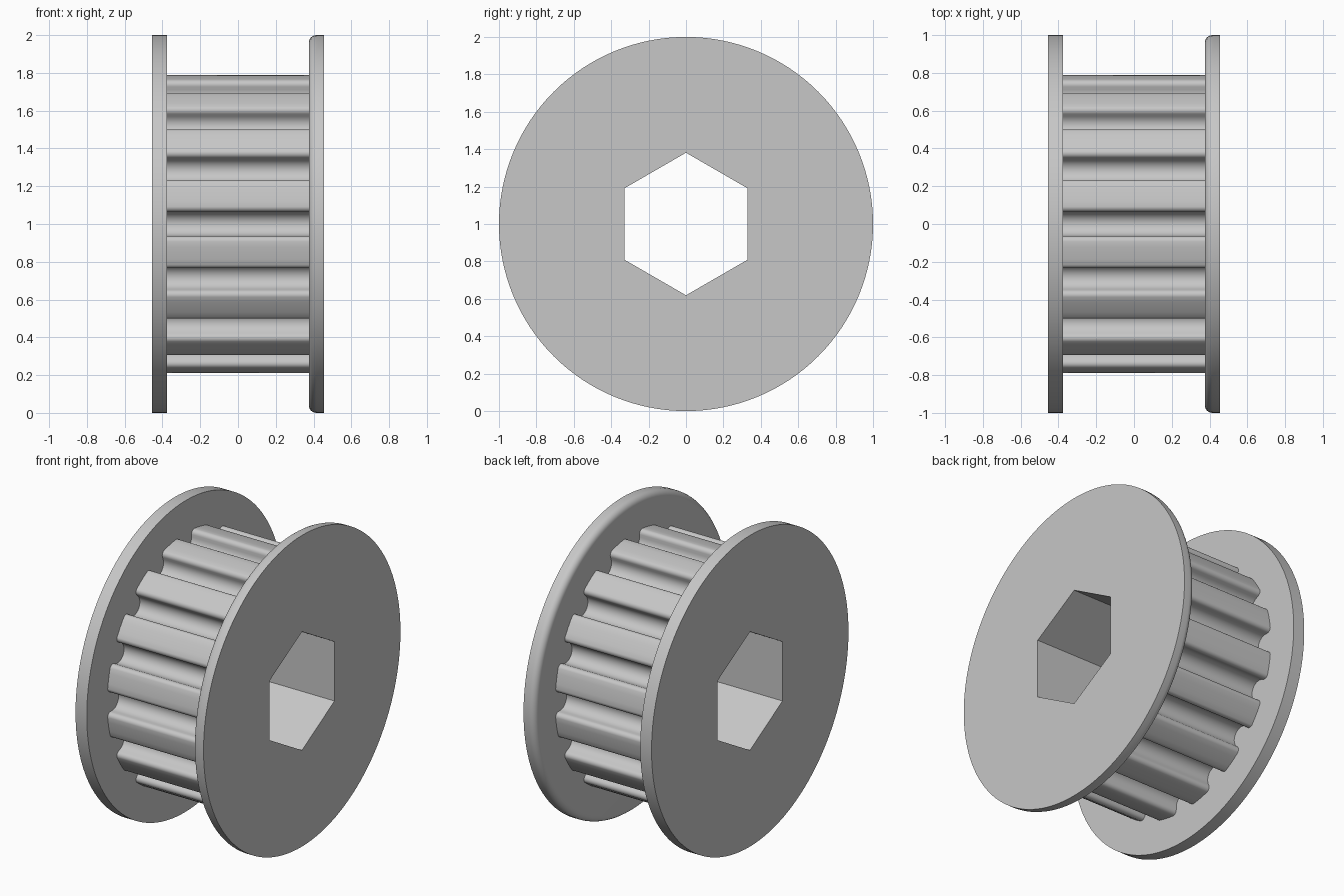
import bpy, bmesh
from math import sin, cos, pi, sqrt, atan2, radians
from mathutils import Vector

default = bpy.data.objects.get("Cube")
if default:
    bpy.data.objects.remove(default, do_unlink=True)

# Main dimensions
TEETH = 16
TIP_R = 0.793
DEPTH = 0.115
GROOVE_R = 0.064
FILLET = 0.028
FLANGE_R = 1.0
HALF = 0.455
INNER = 0.375
HEX_R = 0.381

grey = bpy.data.materials.new("metal_grey")
grey.use_nodes = True
colour = (0.57, 0.57, 0.57, 1)
grey.diffuse_color = colour
grey.node_tree.nodes["Principled BSDF"].inputs["Base Color"].default_value = colour


def circle(radius, count=128):
    return [(radius * sin(2 * pi * i / count), radius * cos(2 * pi * i / count))
            for i in range(count)]


def tooth_outline():
    """Closed outline of rounded grooves with flat-topped teeth between."""
    lip_t = GROOVE_R + FILLET
    lip_r = sqrt(TIP_R ** 2 - lip_t ** 2)
    base = TIP_R - DEPTH + GROOVE_R
    # Right half of one groove: round bottom, straight wall, rounded lip
    half = [(GROOVE_R * sin(a), base - GROOVE_R * cos(a))
            for a in (pi / 2 * i / 6 for i in range(1, 7))]
    half += [(lip_t - FILLET * cos(a), lip_r - FILLET + FILLET * sin(a))
             for a in (pi / 2 * i / 5 for i in range(6))]
    groove = [(-t, r) for t, r in reversed(half)] + [(0, TIP_R - DEPTH)] + half
    # Tooth land up to the next groove
    edge, pitch = atan2(lip_t, lip_r), 2 * pi / TEETH
    for i in range(1, 4):
        a = edge + (pitch - 2 * edge) * i / 4
        groove.append((TIP_R * sin(a), TIP_R * cos(a)))
    points = []
    for k in range(TEETH):
        c, s = cos(k * pitch), sin(k * pitch)
        points += [(t * c + r * s, r * c - t * s) for t, r in groove]
    return points


def bored_part(name, sections):
    """Skin (x, outline) sections along the axle, with a hexagonal bore."""
    bm = bmesh.new()

    def ring(x, outline):
        verts = [bm.verts.new((x, y, z + 1)) for y, z in outline]
        edges = [bm.edges.new((v, verts[(i + 1) % len(verts)]))
                 for i, v in enumerate(verts)]
        return verts, edges

    def skin(rings):
        for (a, _), (b, _) in zip(rings, rings[1:]):
            n = len(a)
            for i in range(n):
                j = (i + 1) % n
                bm.faces.new((a[i], a[j], b[j], b[i]))

    outer = [ring(x, outline) for x, outline in sections]
    bore = [ring(sections[i][0], circle(HEX_R, 6)) for i in (0, -1)]
    skin(outer)
    skin(bore)
    for i in (0, -1):
        bmesh.ops.triangle_fill(bm, edges=outer[i][1] + bore[i][1],
                                use_beauty=True, normal=Vector((1, 0, 0)))
    bmesh.ops.recalc_face_normals(bm, faces=bm.faces[:])
    mesh = bpy.data.meshes.new(name)
    bm.to_mesh(mesh)
    bm.free()
    mesh.materials.append(grey)
    obj = bpy.data.objects.new(name, mesh)
    bpy.context.collection.objects.link(obj)
    bpy.ops.object.select_all(action="DESELECT")
    obj.select_set(True)
    bpy.context.view_layer.objects.active = obj
    bpy.ops.object.shade_smooth_by_angle(angle=radians(30))
    return obj


# Toothed hub between the flanges
teeth = tooth_outline()
bored_part("toothed_hub", [(-INNER, teeth), (INNER, teeth)])

# Plain flange on the right
bored_part("right_flange", [(-HALF, circle(FLANGE_R)), (-INNER, circle(FLANGE_R))])

# Left flange with a rounded inner rim
ROUND = 0.04
rim = [(INNER + ROUND * (1 - sin(a)), circle(FLANGE_R - ROUND * (1 - cos(a))))
       for a in (pi / 2 * i / 6 for i in range(6, -1, -1))]
bored_part("left_flange", rim + [(HALF, circle(FLANGE_R))])
